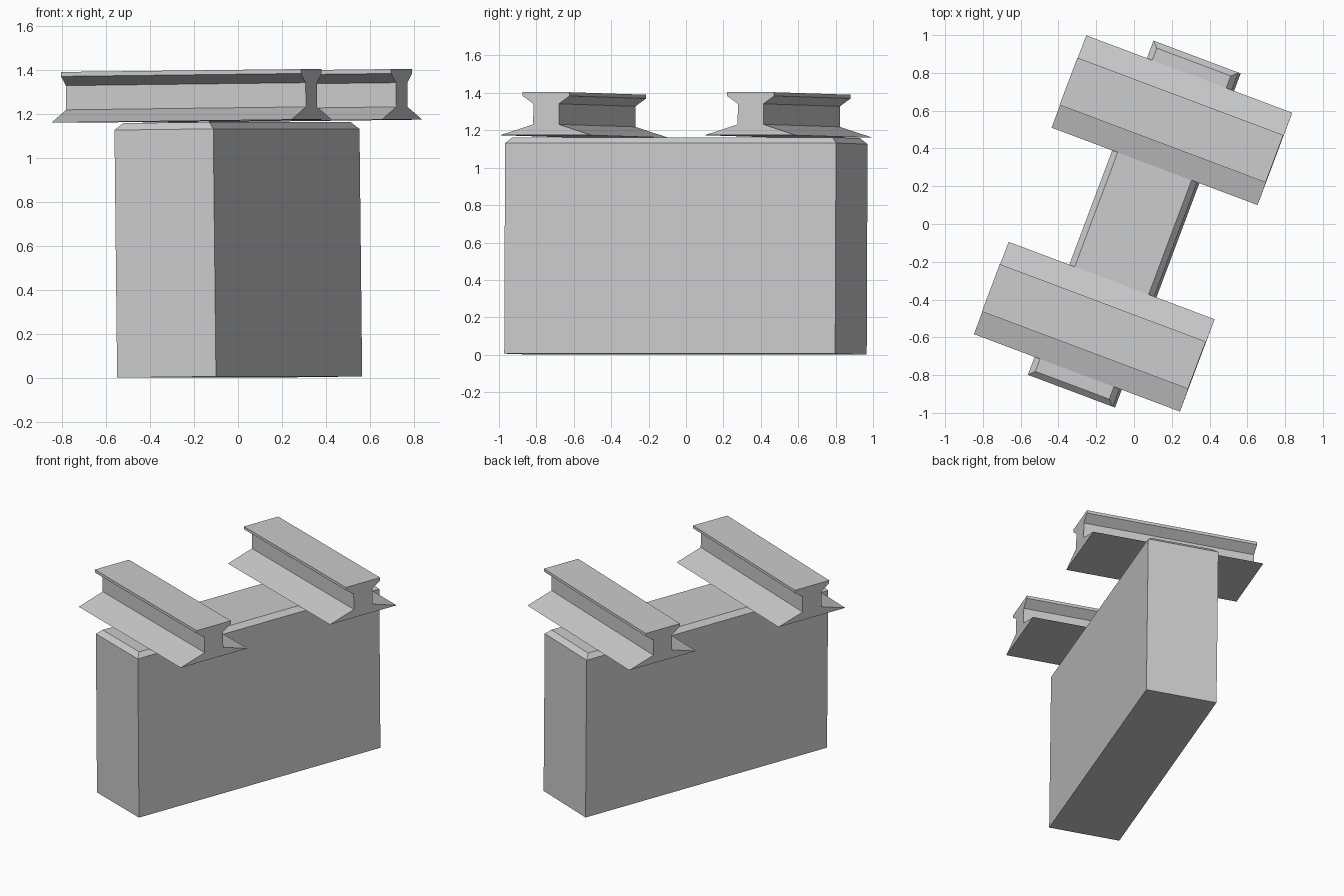
import bpy, bmesh, math
from mathutils import Matrix

if "Cube" in bpy.data.objects:
    bpy.data.objects.remove(bpy.data.objects["Cube"])

# single plain grey
grey = bpy.data.materials.new("grey")
grey.diffuse_color = (0.6, 0.6, 0.6, 1)
grey.use_nodes = True
grey.node_tree.nodes["Principled BSDF"].inputs["Base Color"].default_value = grey.diffuse_color

# whole assembly is turned about z and leans slightly about its long axis
PLACE = (Matrix.Rotation(math.radians(-20.6), 4, 'Z')
         @ Matrix.Translation((0.008, 0, 0.003))
         @ Matrix.Rotation(-0.0115, 4, 'Y'))


def finish(name, bm):
    bmesh.ops.recalc_face_normals(bm, faces=bm.faces)
    bm.transform(PLACE)
    mesh = bpy.data.meshes.new(name)
    bm.to_mesh(mesh)
    bm.free()
    mesh.materials.append(grey)
    obj = bpy.data.objects.new(name, mesh)
    bpy.context.collection.objects.link(obj)


# support block: stacked rectangles, the top one inset to form the chamfer
def block(name, width, length, height, chamfer):
    bm = bmesh.new()
    rings = []
    for z, inset in ((0, 0), (height - chamfer, 0), (height, chamfer)):
        w, l = width / 2 - inset, length / 2 - inset
        rings.append([bm.verts.new((x, y, z))
                      for x, y in ((-w, -l), (w, -l), (w, l), (-w, l))])
    for a, b in zip(rings, rings[1:]):
        for i in range(4):
            j = (i + 1) % 4
            bm.faces.new((a[i], a[j], b[j], b[i]))
    bm.faces.new(rings[0][::-1])
    bm.faces.new(rings[-1])
    finish(name, bm)


# rail: mirrored half profile (offset, height) extruded along x
HALF = [(0.261, 0), (0.073, 0.058), (0.073, 0.168), (0.134, 0.21), (0.134, 0.23)]


def rail(name, y0, z0, length):
    outline = HALF + [(-y, z) for y, z in reversed(HALF)]
    bm = bmesh.new()
    face = bm.faces.new([bm.verts.new((-length / 2, y0 + y, z0 + z)) for y, z in outline])
    ext = bmesh.ops.extrude_face_region(bm, geom=[face], use_keep_orig=True)
    verts = [v for v in ext["geom"] if isinstance(v, bmesh.types.BMVert)]
    bmesh.ops.translate(bm, verts=verts, vec=(length, 0, 0))
    finish(name, bm)


block("support_block", 0.48, 1.89, 1.157, 0.031)
rail("front_rail", -0.583, 1.164, 1.165)
rail("back_rail", 0.585, 1.164, 1.165)
